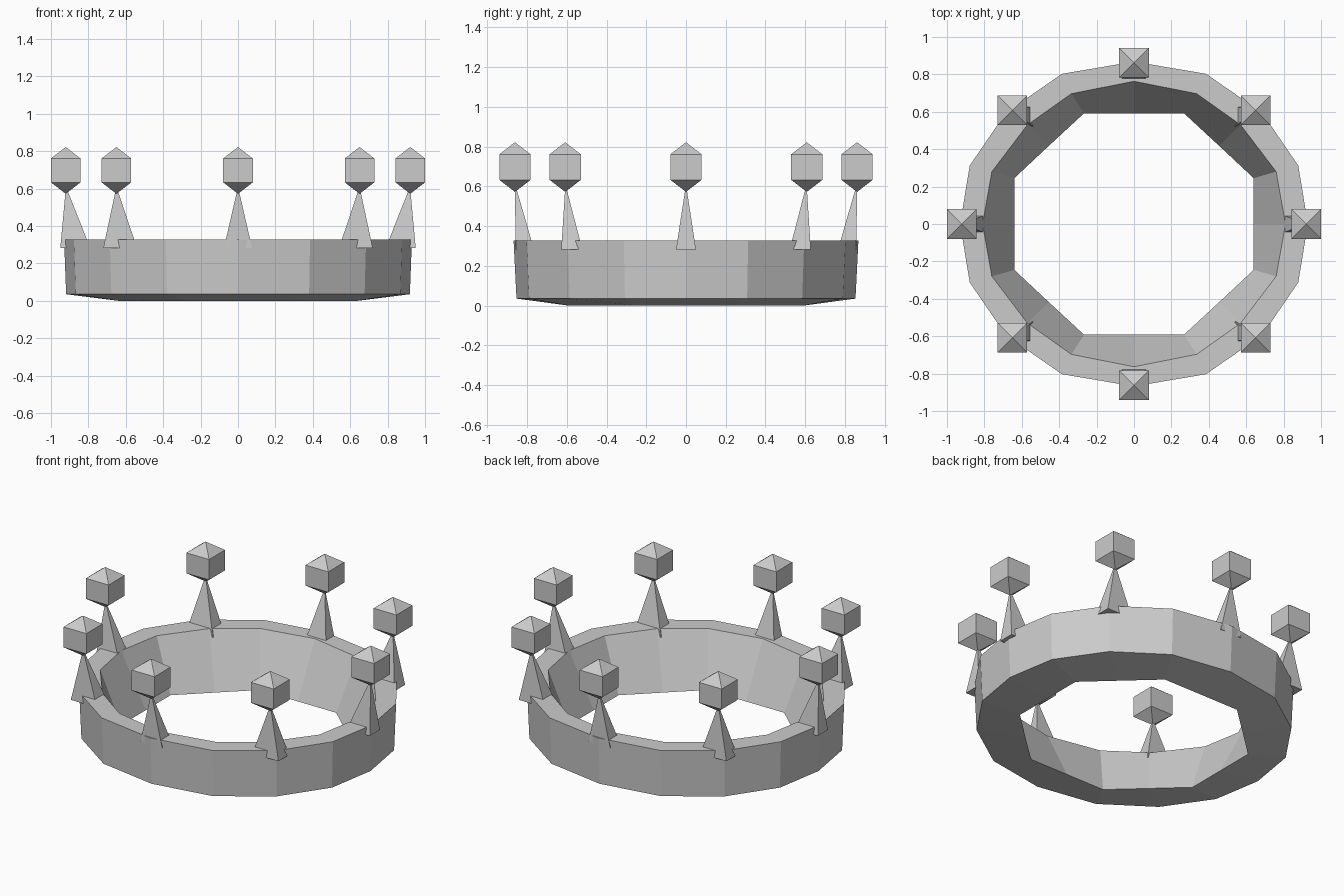
import bpy

if "Cube" in bpy.data.objects:
    bpy.data.objects.remove(bpy.data.objects["Cube"])


def make(name, verts, faces):
    me = bpy.data.meshes.new(name)
    me.from_pydata(verts, [], faces)
    me.update()
    ob = bpy.data.objects.new(name, me)
    bpy.context.collection.objects.link(ob)
    return ob


def full_loop(q, z, sx=1.0, sy=1.0):
    """Mirror five quarter points (from +x to +y) into a 16 point loop."""
    half = q + [(-x, y) for x, y in q[-2::-1]]
    pts = half + [(x, -y) for x, y in half[-2:0:-1]]
    return [(x * sx, y * sy, z) for x, y in pts]


# Band: sixteen-sided outside, inside narrowing to an octagon at the bottom
outer = [(.93, 0), (.878, .313), (.685, .595), (.385, .803), (0, .868)]
inner_top = [(.81, 0), (.76, .28), (.57, .53), (.335, .697), (0, .763)]
inner_low = [(.64, 0), (.64, .245), (.455, .418), (.267, .592), (0, .592)]
loops = [full_loop(outer, .328),
         full_loop(outer, .035, .988, .983),
         full_loop(inner_low, 0),
         full_loop(inner_top, .328)]
N = 16
verts = [v for loop in loops for v in loop]
faces = []
for r in range(4):
    a, b = r * N, ((r + 1) % 4) * N
    for i in range(N):
        j = (i + 1) % N
        faces.append((a + i, b + i, b + j, a + j))
make("band", verts, faces)


# Spike: leaning four-sided pyramid on the rim
def spike(name, x0, x1, y0, y1, tip):
    x0, x1 = sorted((x0, x1))
    y0, y1 = sorted((y0, y1))
    v = [(x0, y0, .283), (x1, y0, .283), (x1, y1, .283), (x0, y1, .283),
         (tip[0], tip[1], .61)]
    make(name, v, [(3, 2, 1, 0)] + [(i, (i + 1) % 4, 4) for i in range(4)])


# Gem: cube with a shallow pyramid above and below
def gem(name, x, y):
    h = .079
    sq = [(-h, -h), (h, -h), (h, h), (-h, h)]
    v = [(x + a, y + b, z) for z in (.633, .761) for a, b in sq]
    v += [(x, y, .572), (x, y, .822)]
    f = []
    for i in range(4):
        j = (i + 1) % 4
        f += [(i, j, j + 4, i + 4), (j, i, 8), (i + 4, j + 4, 9)]
    make(name, v, f)


# Side, front/back and diagonal points, mirrored around the band
for s in (1, -1):
    spike("side_spike", s * .95, s * .79, -.05, .05, (s * .92, 0))
    gem("side_gem", s * .921, 0)
    spike("middle_spike", -.075, .075, s * .859, s * .765, (0, s * .86))
    gem("middle_gem", 0, s * .861)
    for t in (1, -1):
        spike("diagonal_spike", s * .72, s * .54, t * .628, t * .522,
              (s * .65, t * .607))
        gem("diagonal_gem", s * .65, t * .608)
